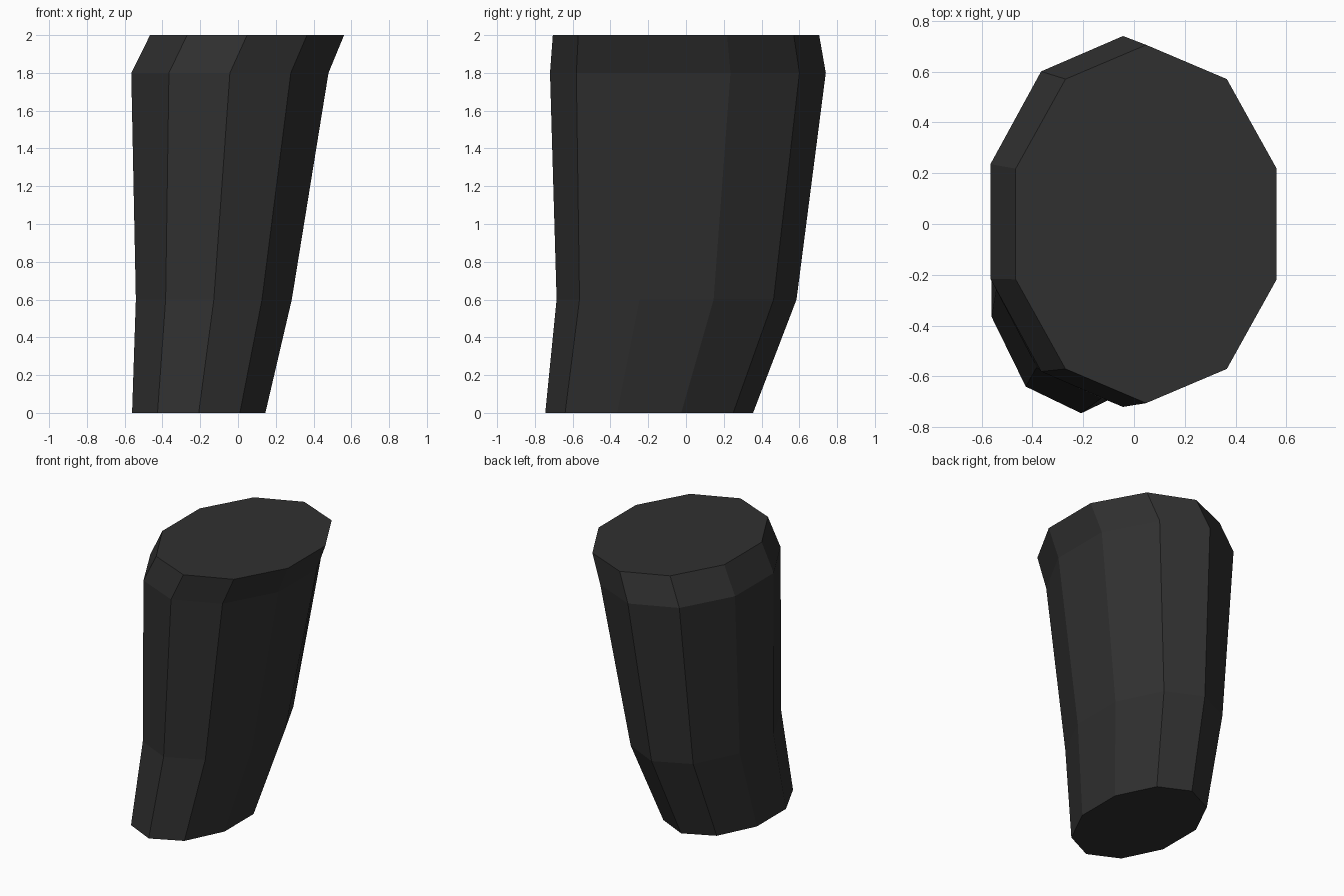
import bpy
import bmesh
from math import sin, cos, tau

cube = bpy.data.objects.get("Cube")
if cube:
    bpy.data.objects.remove(cube)

# Single charcoal colour
charcoal = bpy.data.materials.new("charcoal")
charcoal.use_nodes = True
colour = (0.03, 0.03, 0.03, 1)
charcoal.diffuse_color = colour
charcoal.node_tree.nodes["Principled BSDF"].inputs["Base Color"].default_value = colour

SIDES = 10
# Oval sections: height, centre x, centre y, radius x, radius y
SECTIONS = [
    (0.0, -0.208, -0.195, 0.371, 0.55),
    (0.6, -0.128, -0.05, 0.434, 0.635),
    (1.8, -0.043, 0.01, 0.549, 0.73),
    (2.0, 0.048, 0.0, 0.54, 0.705),
]


def loft(name, sections, material):
    """Join the oval sections with flat sides and close both ends."""
    bm = bmesh.new()
    rings = []
    for z, cx, cy, rx, ry in sections:
        angles = [tau * i / SIDES for i in range(SIDES)]
        rings.append([bm.verts.new((cx + rx * sin(a), cy + ry * cos(a), z)) for a in angles])
    for low, high in zip(rings, rings[1:]):
        for i in range(SIDES):
            j = (i + 1) % SIDES
            bm.faces.new((low[i], low[j], high[j], high[i]))
    bm.faces.new(rings[0])
    bm.faces.new(rings[-1])
    bmesh.ops.recalc_face_normals(bm, faces=bm.faces)
    mesh = bpy.data.meshes.new(name)
    bm.to_mesh(mesh)
    bm.free()
    mesh.materials.append(material)
    obj = bpy.data.objects.new(name, mesh)
    bpy.context.collection.objects.link(obj)
    return obj


# Leaning, tapered limb segment
loft("limb_segment", SECTIONS, charcoal)
